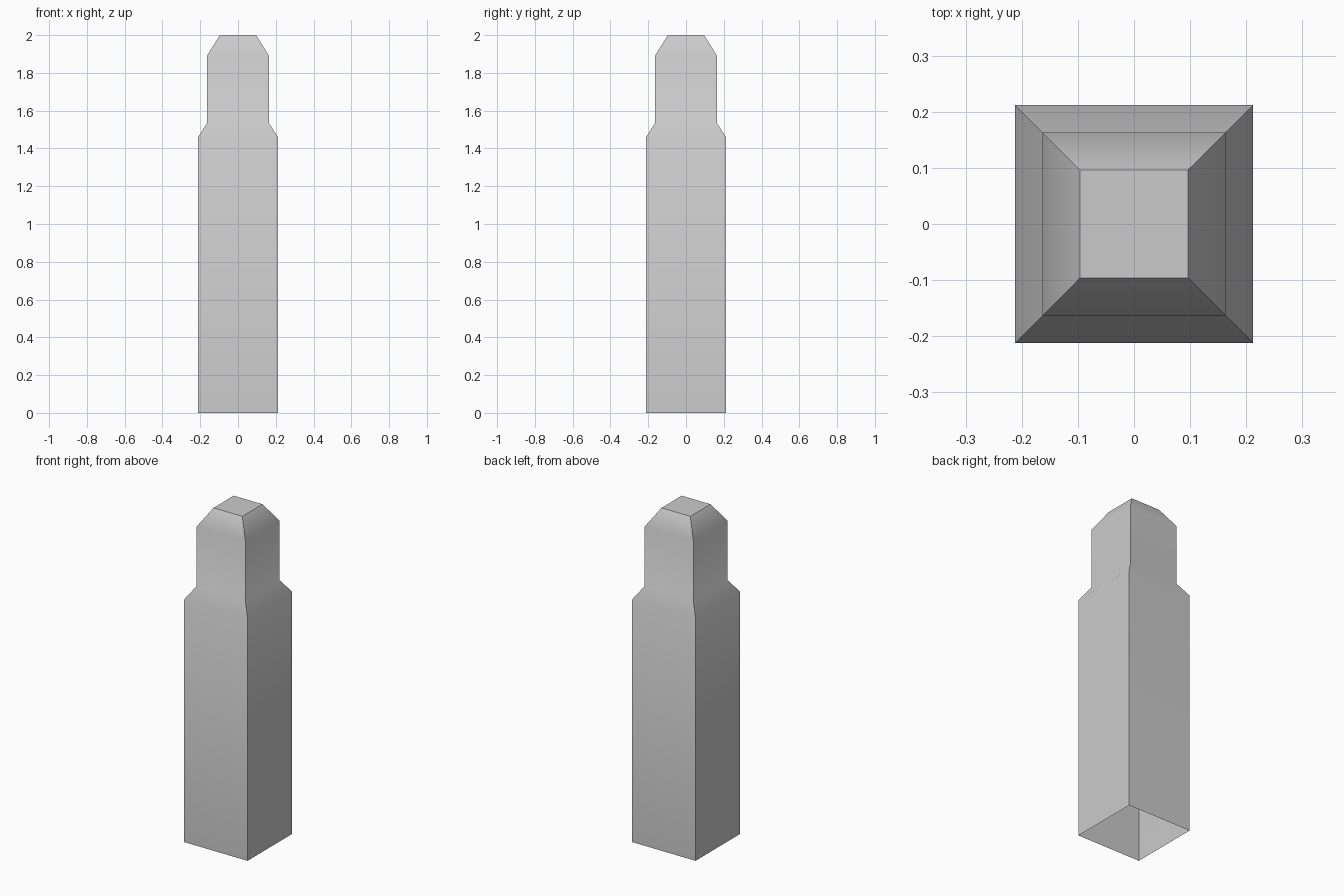
import bpy
import bmesh
import math

if "Cube" in bpy.data.objects:
    bpy.data.objects.remove(bpy.data.objects["Cube"])

# Half width and height of each square ring, bottom to top
PROFILE = [(0.212, 0.0), (0.212, 1.46), (0.163, 1.535), (0.163, 1.893), (0.096, 2.0)]

# Square post: stacked rings, open underneath, flat cap
bm = bmesh.new()
rings = [[bm.verts.new((sx * w, sy * w, z))
          for sx, sy in ((-1, -1), (1, -1), (1, 1), (-1, 1))]
         for w, z in PROFILE]
for low, high in zip(rings, rings[1:]):
    for i in range(4):
        j = (i + 1) % 4
        bm.faces.new((low[i], low[j], high[j], high[i]))
bm.faces.new(rings[-1])

mesh = bpy.data.meshes.new("stone_post")
bm.to_mesh(mesh)
bm.free()
post = bpy.data.objects.new("stone_post", mesh)
bpy.context.collection.objects.link(post)

# Soft shading along the profile, crisp corners and cap
bpy.context.view_layer.objects.active = post
post.select_set(True)
bpy.ops.object.shade_smooth_by_angle(angle=math.radians(40))
